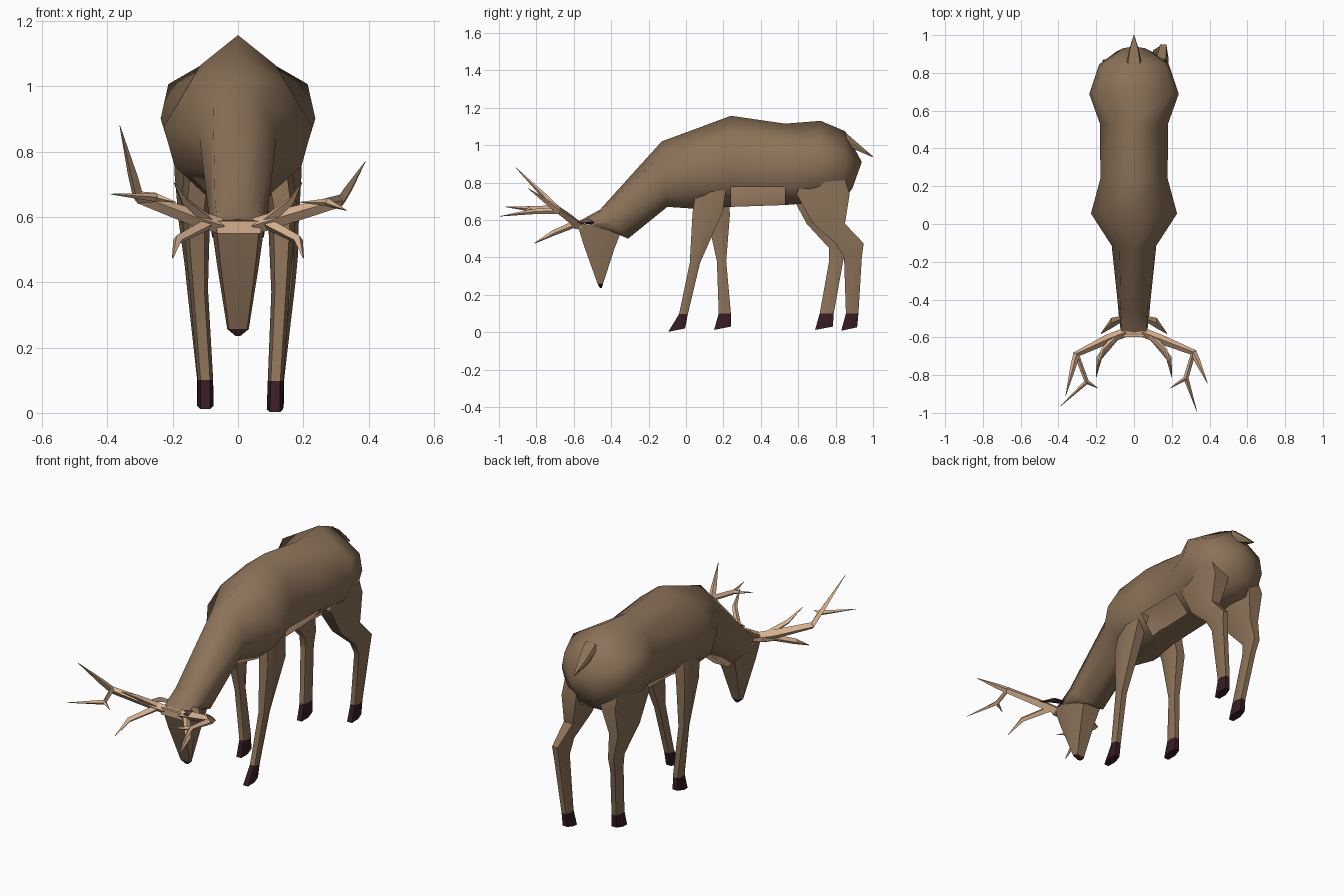
import bpy, bmesh, math
from mathutils import Vector


def material(name, rgb):
    m = bpy.data.materials.new(name)
    m.diffuse_color = (*rgb, 1)
    return m


FUR = material("brown fur", (0.262, 0.168, 0.098))
HORN = material("pale antler", (0.70, 0.45, 0.285))
DARK = material("dark hoof", (0.036, 0.012, 0.015))


def loft(bm, rings, cap=True, last_mat=0):
    """Skin a list of equal rings; the last segment may take another material."""
    vs = [[bm.verts.new(p) for p in r] for r in rings]
    n = len(vs[0])
    strips = []
    for i, (a, b) in enumerate(zip(vs, vs[1:])):
        strips.append([bm.faces.new((a[k], a[(k + 1) % n], b[(k + 1) % n], b[k])) for k in range(n)])
    ends = [bm.faces.new(vs[0]), bm.faces.new(vs[-1])] if cap else []
    for f in strips[-1] + ends[1:]:
        f.material_index = last_mat
    return strips


def finish(name, bm, mats, angle=40):
    bmesh.ops.recalc_face_normals(bm, faces=bm.faces[:])
    me = bpy.data.meshes.new(name)
    bm.to_mesh(me)
    bm.free()
    for m in mats:
        me.materials.append(m)
    for p in me.polygons:
        p.use_smooth = True
    me.set_sharp_from_angle(angle=math.radians(angle))
    ob = bpy.data.objects.new(name, me)
    bpy.context.collection.objects.link(ob)
    return ob


def section(top, bottom, w, profile):
    """Mirrored cross-section between a top and a bottom (y, z) point."""
    t, b = Vector((0, *top)), Vector((0, *bottom))
    right = [t.lerp(b, d) + Vector((x * w, 0, 0)) for x, d in profile]
    left = [Vector((-p.x, p.y, p.z)) for p in reversed(right) if abs(p.x) > 1e-6]
    return right + left


# body and neck
NECK = [(0, 0), (0.8, 0.05), (1, 0.4), (0.9, 0.75), (0.5, 1)]
TRUNK = [(0, 0), (0.65, 0.19), (1, 0.5), (0.85, 0.78), (0.4, 1)]
RUMP = [(0, 0), (0.9, 0.28), (1, 0.52), (0.85, 0.78), (0.4, 1)]
body_sections = [
    ((-0.575, 0.592), (-0.36, 0.53), 0.08, NECK),
    ((-0.46, 0.655), (-0.31, 0.50), 0.088, NECK),
    ((-0.13, 1.02), (-0.10, 0.67), 0.118, TRUNK),
    ((0.06, 1.09), (0.05, 0.66), 0.228, TRUNK),
    ((0.24, 1.157), (0.24, 0.67), 0.178, TRUNK),
    ((0.53, 1.115), (0.53, 0.68), 0.18, TRUNK),
    ((0.72, 1.13), (0.66, 0.69), 0.237, RUMP),
    ((0.85, 1.075), (0.84, 0.70), 0.185, RUMP),
    ((0.94, 0.91), (0.89, 0.77), 0.09, TRUNK),
]
bm = bmesh.new()
strips = loft(bm, [section(*s) for s in body_sections])
bmesh.ops.delete(bm, geom=[strips[4][3]], context='FACES')  # open flank under the belly
finish("body", bm, [FUR], 85)

# head, with a dark nose tip
SKULL = [(0.85, 0), (1, 0.4), (0.7, 1)]
bm = bmesh.new()
loft(bm, [section(*s, SKULL) for s in [
    ((-0.585, 0.59), (-0.35, 0.53), 0.08),
    ((-0.545, 0.46), (-0.385, 0.44), 0.064),
    ((-0.472, 0.257), (-0.444, 0.257), 0.033),
    ((-0.46, 0.236), (-0.45, 0.236), 0.008)]], last_mat=1)
finish("head", bm, [FUR, DARK], 30)

# tail
bm = bmesh.new()
loft(bm, [section(*s, SKULL) for s in [
    ((0.85, 1.07), (0.87, 0.99), 0.038),
    ((0.93, 1.0), (0.93, 0.965), 0.024),
    ((1.0, 0.94), (0.995, 0.937), 0.002)]])
finish("tail", bm, [FUR], 30)


# legs: each ring is z, y front, y back, x centre, half width
def leg(name, rings):
    bm = bmesh.new()
    last = len(rings) - 1
    loft(bm, [[(x + s * w * h, y0 + (y1 - y0) * t, z + (0.018 * t if i == last else 0))
               for s, t, h in ((1, 0, .6), (1, .5, 1), (1, 1, .6), (-1, 1, .6), (-1, .5, 1), (-1, 0, .6))]
              for i, (z, y0, y1, x, w) in enumerate(rings)], last_mat=1)
    finish(name, bm, [FUR, DARK], 50)


leg("front_leg_right", [
    (0.80, 0.06, 0.22, 0.11, 0.05), (0.64, 0.035, 0.195, 0.135, 0.045),
    (0.37, 0.02, 0.075, 0.13, 0.028), (0.097, -0.037, 0.01, 0.115, 0.024),
    (0.002, -0.095, -0.005, 0.113, 0.025)])
leg("front_leg_left", [
    (0.80, 0.07, 0.22, -0.11, 0.05), (0.63, 0.11, 0.235, -0.13, 0.045),
    (0.38, 0.165, 0.215, -0.12, 0.028), (0.10, 0.175, 0.24, -0.10, 0.024),
    (0.012, 0.15, 0.24, -0.10, 0.025)])
leg("hind_leg_right", [
    (0.88, 0.66, 0.83, 0.125, 0.06), (0.74, 0.59, 0.875, 0.12, 0.075),
    (0.58, 0.68, 0.85, 0.14, 0.046), (0.475, 0.80, 0.95, 0.155, 0.028),
    (0.40, 0.845, 0.94, 0.15, 0.026), (0.10, 0.855, 0.922, 0.118, 0.023),
    (0.008, 0.83, 0.915, 0.115, 0.025)])
leg("hind_leg_left", [
    (0.88, 0.65, 0.82, -0.125, 0.06), (0.74, 0.56, 0.87, -0.12, 0.075),
    (0.58, 0.645, 0.84, -0.135, 0.046), (0.45, 0.765, 0.865, -0.135, 0.028),
    (0.38, 0.765, 0.84, -0.13, 0.026), (0.10, 0.715, 0.79, -0.102, 0.023),
    (0.012, 0.69, 0.785, -0.10, 0.025)])


# antlers: four-sided tapering tubes
def tube(bm, pts, radii):
    pts = [Vector(p) for p in pts]
    rings = []
    for i, p in enumerate(pts):
        d = pts[min(i + 1, len(pts) - 1)] - pts[max(i - 1, 0)]
        q = d.to_track_quat('Z', 'Y')
        rings.append([p + q @ Vector((math.cos(a), math.sin(a), 0)) * radii[i]
                      for a in (k * math.pi / 2 for k in range(4))])
    loft(bm, rings)


def antler(name, s, bend, fork, high_tip, main_tip):
    bm = bmesh.new()
    tube(bm, [(s * 0.05, -0.575, 0.572), (s * 0.14, -0.61, 0.60), bend, fork, main_tip],
         [0.025, 0.025, 0.019, 0.014, 0.001])
    mid = Vector(bend).lerp(Vector(high_tip), 0.3)
    tube(bm, [bend, mid, high_tip], [0.017, 0.015, 0.001])
    tube(bm, [fork, (s * 0.19, -0.87, 0.645)], [0.012, 0.001])
    # brow tines, lower and upper
    tube(bm, [(s * 0.09, -0.59, 0.58), (s * 0.185, -0.71, 0.53), (s * 0.20, -0.81, 0.475)],
         [0.019, 0.015, 0.002])
    tube(bm, [(s * 0.09, -0.59, 0.59), (s * 0.165, -0.67, 0.65), (s * 0.195, -0.76, 0.705)],
         [0.018, 0.013, 0.002])
    finish(name, bm, [HORN], 30)


antler("antler_right", 1, (0.315, -0.68, 0.65), (0.275, -0.815, 0.645),
       (0.39, -0.845, 0.77), (0.333, -0.993, 0.62))
antler("antler_left", -1, (-0.305, -0.69, 0.66), (-0.25, -0.835, 0.66),
       (-0.362, -0.91, 0.88), (-0.39, -0.965, 0.67))

# bridge joining the antlers across the forehead
bm = bmesh.new()
loft(bm, [[(x, -0.595, 0.55), (x, -0.597, 0.588), (x, -0.56, 0.59), (x, -0.56, 0.56)] for x in (-0.065, 0.07)])
finish("antler_bridge", bm, [HORN], 30)

# ears, dark underneath
for side, s in (("right", 1), ("left", -1)):
    bm = bmesh.new()
    loft(bm, [[(s * x, y - w, z), (s * x, y, z + w * 0.6), (s * x, y + w, z), (s * x, y, z - w * 0.4)]
              for x, y, z, w in ((0.06, -0.50, 0.585, 0.015), (0.12, -0.525, 0.59, 0.028),
                                 (0.175, -0.58, 0.585, 0.003))])
    bmesh.ops.recalc_face_normals(bm, faces=bm.faces[:])
    for f in bm.faces:
        f.material_index = int(f.normal.z < -0.3)
    finish("ear_" + side, bm, [FUR, DARK], 30)
